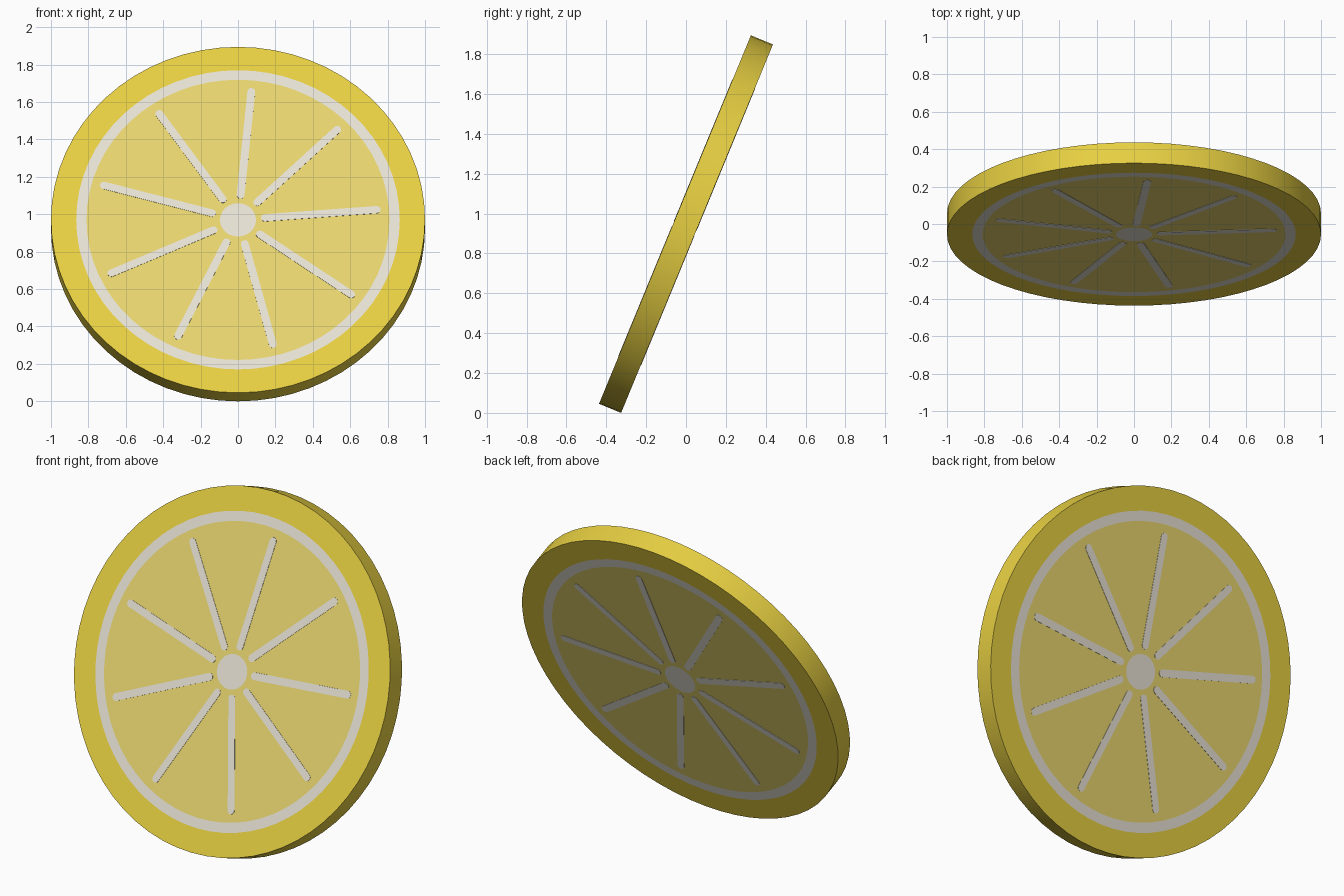
import bpy, bmesh, math
from mathutils import Matrix, Vector

if "Cube" in bpy.data.objects:
    bpy.data.objects.remove(bpy.data.objects["Cube"])


def srgb(*c):
    lin = [(v / 255 / 12.92 if v < 11 else ((v / 255 + 0.055) / 1.055) ** 2.4) for v in c]
    return (*lin, 1.0)


def material(name, *c):
    m = bpy.data.materials.new(name)
    m.diffuse_color = srgb(*c)
    m.use_nodes = True
    m.node_tree.nodes["Principled BSDF"].inputs["Base Color"].default_value = m.diffuse_color
    return m


rind = material("rind yellow", 238, 214, 68)
pith = material("pith white", 240, 235, 220)
pulp = material("pulp pale yellow", 238, 219, 113)

SIDES = 64
HALF = 0.06                      # half the slice thickness
TILT = math.radians(67.6)        # slice leans back
POSE = Matrix.Translation((0, 0, math.sin(TILT) + HALF * math.cos(TILT))) @ Matrix.Rotation(TILT, 4, 'X')


def finish(bm, name, mats):
    bmesh.ops.recalc_face_normals(bm, faces=bm.faces)
    bm.transform(POSE)
    me = bpy.data.meshes.new(name)
    bm.to_mesh(me)
    bm.free()
    for m in mats:
        me.materials.append(m)
    ob = bpy.data.objects.new(name, me)
    bpy.context.collection.objects.link(ob)
    return ob


def circle(bm, r, z):
    return [bm.verts.new((r * math.cos(2 * math.pi * i / SIDES),
                          r * math.sin(2 * math.pi * i / SIDES), z)) for i in range(SIDES)]


# Slice body: concentric coloured bands on both faces, joined by the rim
bm = bmesh.new()
radii = [0.096, 0.81, 0.865, 1.0]      # core, pulp, pith ring, rind
bands = [2, 1, 0]                      # material of each band between radii
front = [circle(bm, r, HALF) for r in radii]
back = [circle(bm, r, -HALF) for r in radii]


def bridge(a, b, mat, smooth=False):
    for i in range(SIDES):
        j = (i + 1) % SIDES
        f = bm.faces.new((a[i], b[i], b[j], a[j]))
        f.material_index = mat
        f.smooth = smooth


for side in (front, back):
    bm.faces.new(side[0]).material_index = 1
    for k, mat in enumerate(bands):
        bridge(side[k], side[k + 1], mat)
bridge(front[-1], back[-1], 0, True)
body = finish(bm, "citrus_slice", [rind, pith, pulp])
# keep the rim corners sharp
bpy.context.view_layer.objects.active = body
body.select_set(True)
bpy.ops.object.shade_smooth_by_angle(angle=math.radians(30))

# Membranes: nine thin round-ended plates on each face
R0, R1, W, T = 0.123, 0.765, 0.021, 0.003
bm = bmesh.new()
for s in (1, -1):
    for k in range(9):
        rot = Matrix.Rotation(math.radians(4.5 + 40 * k), 4, 'Z')
        outline = []
        for cx, start in ((R1 - W, -90), (R0 + W, 90)):
            for i in range(9):
                a = math.radians(start + 22.5 * i)
                outline.append(Vector((cx + W * math.cos(a), W * math.sin(a), 0)))
        low = [bm.verts.new(rot @ (p + Vector((0, 0, s * (HALF - 0.001))))) for p in outline]
        top = [bm.verts.new(rot @ (p + Vector((0, 0, s * (HALF + T - 0.001))))) for p in outline]
        bm.faces.new(low)
        bm.faces.new(top)
        n = len(outline)
        for i in range(n):
            bm.faces.new((low[i], low[(i + 1) % n], top[(i + 1) % n], top[i]))
finish(bm, "segment_membranes", [pith])
